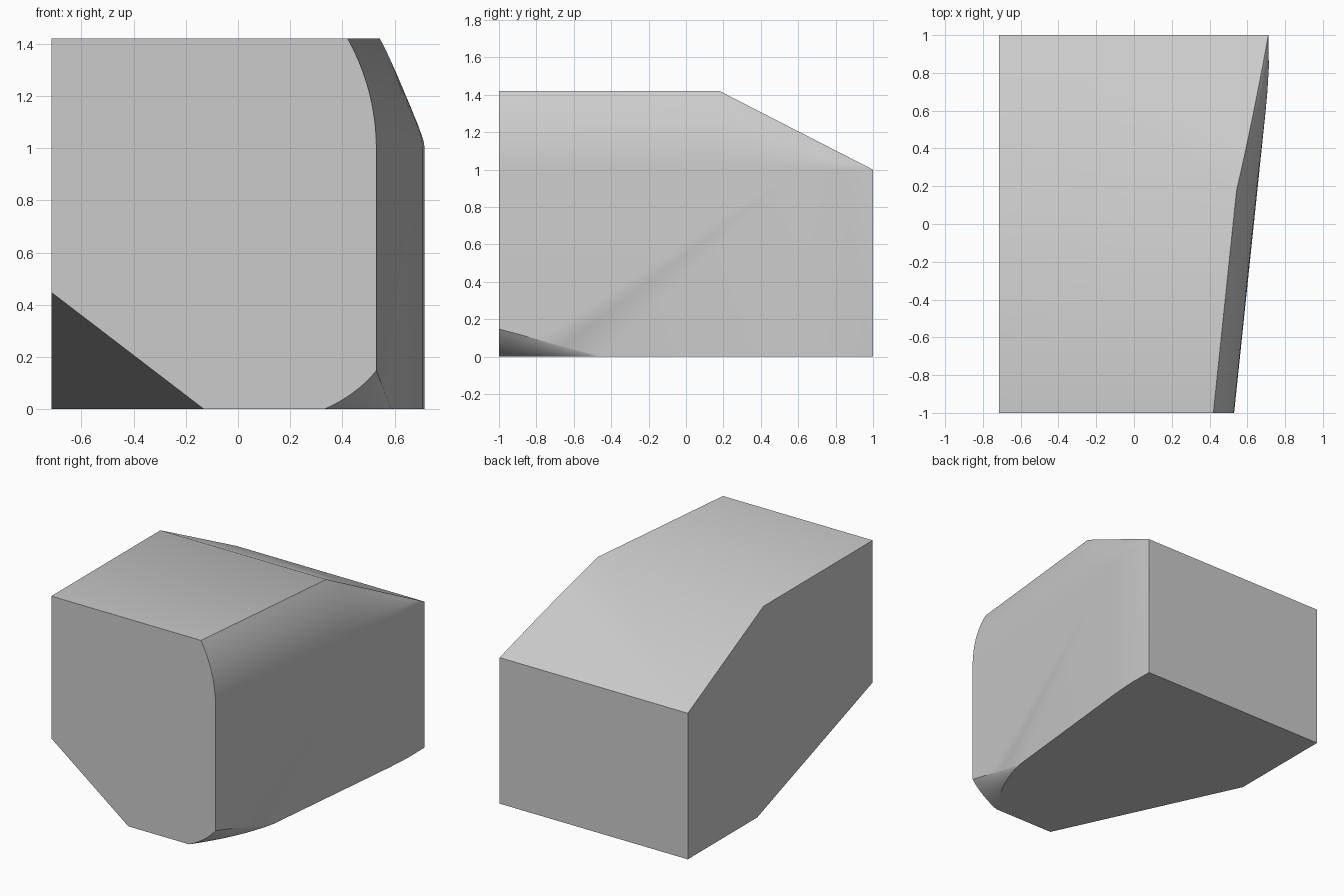
import bpy, bmesh, math
from mathutils import Vector

old = bpy.data.objects.get("Cube")
if old:
    bpy.data.objects.remove(old, do_unlink=True)

FLAT, HEIGHT, SHOULDER, LEFT_X = 0.18, 1.42, 1.0, -0.714
STEPS = 10
RADIUS = 0.857          # shoulder arc
SIDE = [(-1, 0.53), (0.6, 0.697), (0.7, 0.706), (0.83, 0.714), (1, 0.711)]


def side_x(y):
    """Position of the upright curved side at depth y."""
    for (y0, x0), (y1, x1) in zip(SIDE, SIDE[1:]):
        if y <= y1:
            return x0 + (x1 - x0) * (y - y0) / (y1 - y0)
    return SIDE[-1][1]


def section(y):
    """Outline across the body at depth y, starting at the lower flat corner."""
    w = side_x(y)
    points = [(LEFT_X, 0)]
    # Rounded cut at the lower front corner, fading out towards the back
    t = min(1, (y + 1) / 0.55)
    x0 = w if t == 1 else 0.33 + 0.258 * t + 0.14 * t * (1 - t)
    z1 = 0.148 * (1 - t)
    for i in range(STEPS + 1):
        k = i / STEPS
        bulge = 0.25 * k * (1 - k)
        points.append((x0 + (w - x0) * (k + bulge), z1 * (k - bulge)))
    # Shoulder arc, shrinking to a point along the sloping roof
    s = max(0, (y - FLAT) / (1 - FLAT))
    rise = (HEIGHT - SHOULDER) * (1 - s)
    inset = 0.11
    if s:
        edge = 0.544 + (SIDE[-1][1] - 0.544) * s + 0.02 * s * (1 - s)
        inset = w - edge
    for i in range(STEPS + 1):
        k = i / STEPS
        h = k * (HEIGHT - SHOULDER)
        f = (RADIUS - math.sqrt(RADIUS ** 2 - h ** 2)) / 0.11
        points.append((w - inset * f, SHOULDER + rise * k))
    points.append((LEFT_X, SHOULDER + rise))
    return [Vector((x, y, z)) for x, z in points]


# Loft the sections from front to back
stations = [-1 + 0.55 * i / 8 for i in range(9)]
stations += [FLAT, 0.32, 0.46, 0.6, 0.7, 0.83, 0.92, 1]
bm = bmesh.new()
rings = [[bm.verts.new(p) for p in section(y)] for y in stations]
count = len(rings[0])
for a, b in zip(rings, rings[1:]):
    for i in range(count):
        j = (i + 1) % count
        bm.faces.new((a[i], a[j], b[j], b[i]))
bm.faces.new(rings[0])
bm.faces.new(rings[-1][::-1])
bmesh.ops.remove_doubles(bm, verts=bm.verts[:], dist=0.0005)

# Slice off the other lower front corner with a flat plane
a = Vector((LEFT_X, 0.25, 0))
b = Vector((LEFT_X, -1, 0.447))
c = Vector((-0.13, -1, 0))
normal = (b - a).cross(c - a).normalized()
if normal.z > 0:
    normal.negate()
bmesh.ops.bisect_plane(bm, geom=bm.verts[:] + bm.edges[:] + bm.faces[:],
                       plane_co=a, plane_no=normal, clear_outer=True)
bmesh.ops.holes_fill(bm, edges=[e for e in bm.edges if e.is_boundary], sides=0)

# Merge coplanar strips into clean flat faces
bmesh.ops.dissolve_limit(bm, angle_limit=math.radians(0.2),
                         verts=bm.verts[:], edges=bm.edges[:])
bmesh.ops.recalc_face_normals(bm, faces=bm.faces[:])
mesh = bpy.data.meshes.new("body")
bm.to_mesh(mesh)
bm.free()
body = bpy.data.objects.new("body", mesh)
bpy.context.collection.objects.link(body)

# Plain grey finish
grey = bpy.data.materials.new("light_grey")
grey.use_nodes = True
colour = (0.6, 0.6, 0.6, 1)
grey.diffuse_color = colour
grey.node_tree.nodes["Principled BSDF"].inputs["Base Color"].default_value = colour
mesh.materials.append(grey)

bpy.ops.object.select_all(action='DESELECT')
body.select_set(True)
bpy.context.view_layer.objects.active = body
bpy.ops.object.shade_smooth_by_angle(angle=math.radians(30))
